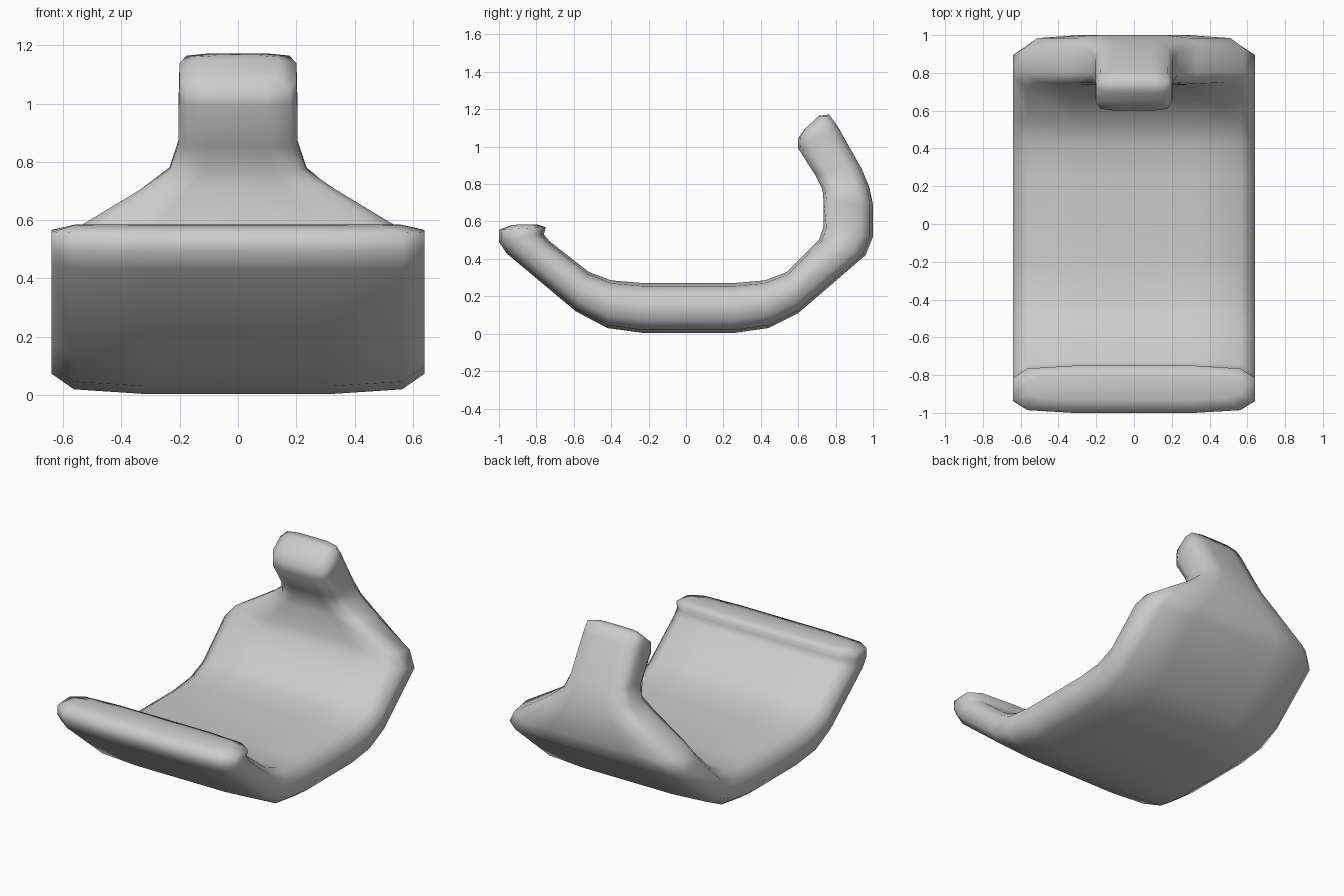
import bpy, bmesh

# Stations along the hook: outer (y, z), inner (y, z), half width
STATIONS = [
    (-0.93, 0.582, -0.80, 0.585, 0.56),
    (-1.00, 0.555, -0.75, 0.570, 0.64),
    (-1.00, 0.490, -0.76, 0.530, 0.64),
    (-0.96, 0.430, -0.73, 0.495, 0.64),
    (-0.59, 0.120, -0.52, 0.330, 0.64),
    (-0.42, 0.030, -0.40, 0.285, 0.64),
    (-0.22, 0.003, -0.22, 0.270, 0.64),
    (0.25, 0.003, 0.25, 0.270, 0.64),
    (0.44, 0.030, 0.42, 0.285, 0.64),
    (0.60, 0.110, 0.54, 0.330, 0.64),
    (0.96, 0.420, 0.71, 0.500, 0.64),
    (1.00, 0.520, 0.735, 0.570, 0.58),
    (1.00, 0.690, 0.735, 0.710, 0.335),
    (0.98, 0.785, 0.73, 0.770, 0.235),
    (0.94, 0.880, 0.69, 0.850, 0.205),
    (0.81, 1.110, 0.60, 0.990, 0.203),
    (0.765, 1.172, 0.60, 1.045, 0.20),
    (0.71, 1.165, 0.635, 1.095, 0.14),
]

# Rounded cross-section: (fraction of half width, fraction of thickness)
half = [(0.5, 0.0), (0.88, 0.06), (1.0, 0.26), (1.0, 0.74), (0.88, 0.94), (0.5, 1.0)]
section = half + [(-u, v) for u, v in reversed(half)]


def loft(name, stations):
    bm = bmesh.new()
    rings = []
    for oy, oz, iy, iz, w in stations:
        rings.append([bm.verts.new((u * w, oy + (iy - oy) * v, oz + (iz - oz) * v))
                      for u, v in section])
    n = len(section)
    for a, b in zip(rings, rings[1:]):
        for i in range(n):
            j = (i + 1) % n
            bm.faces.new((a[i], a[j], b[j], b[i]))
    # End caps as strips of quads
    for ring in (rings[0], rings[-1]):
        for i in range(n // 2 - 1):
            bm.faces.new((ring[i], ring[i + 1], ring[n - 2 - i], ring[n - 1 - i]))
    bmesh.ops.recalc_face_normals(bm, faces=bm.faces)
    for f in bm.faces:
        f.smooth = True
    mesh = bpy.data.meshes.new(name)
    bm.to_mesh(mesh)
    bm.free()
    obj = bpy.data.objects.new(name, mesh)
    bpy.context.collection.objects.link(obj)
    return obj


# Curved plate with front lip and narrowed rear tab
loft("curved_clip", STATIONS)
